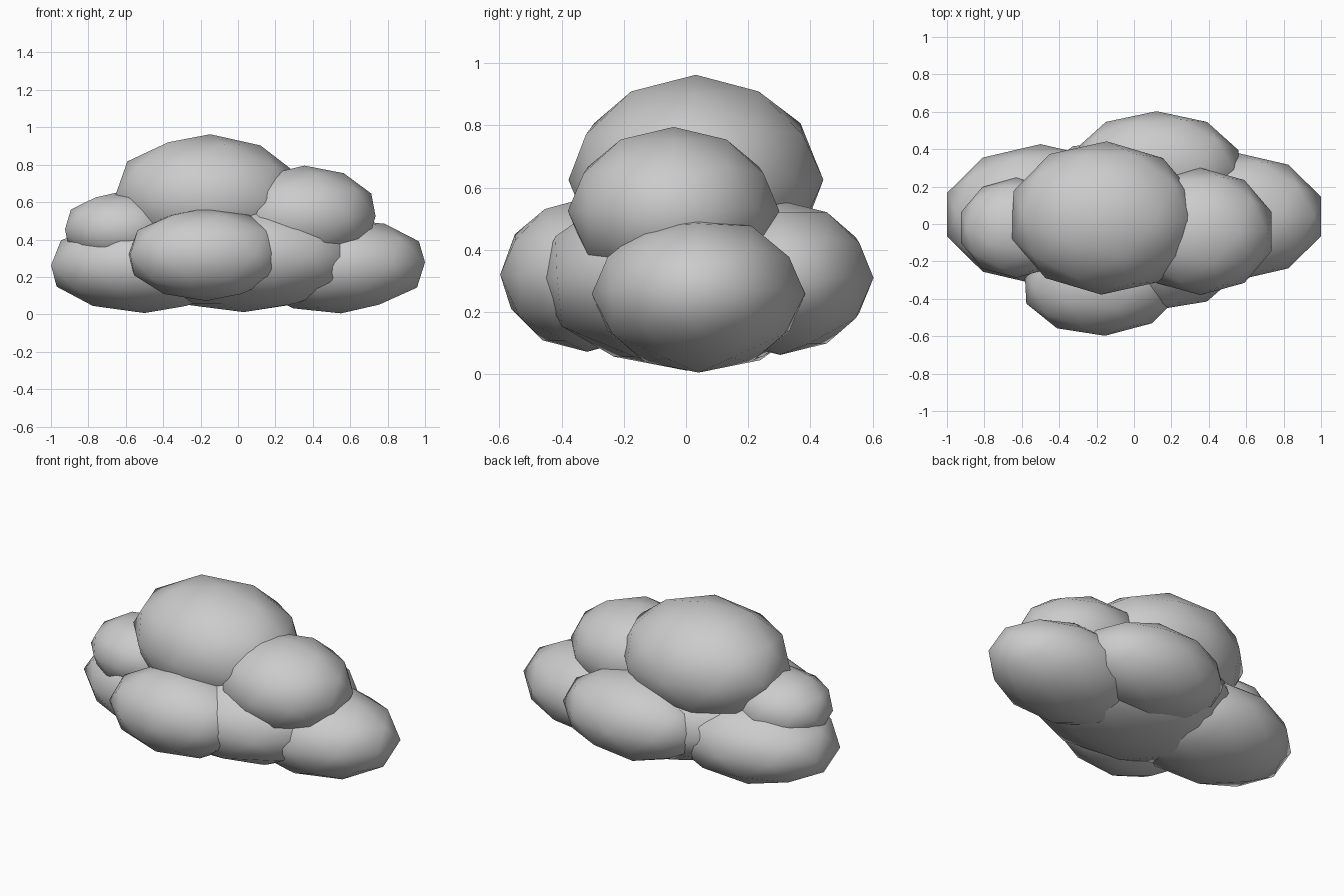
import bpy
from math import radians

if "Cube" in bpy.data.objects:
    bpy.data.objects.remove(bpy.data.objects["Cube"])


def puff(name, centre, radii, tilt=(0, 0, 0)):
    """One cloud lobe: a coarse icosphere, stretched and smooth shaded."""
    bpy.ops.mesh.primitive_ico_sphere_add(
        subdivisions=2, radius=1, location=centre,
        rotation=[radians(a) for a in tilt])
    lobe = bpy.context.object
    lobe.name = name
    lobe.scale = radii
    bpy.ops.object.transform_apply(location=False, rotation=True, scale=True)
    bpy.ops.object.shade_smooth()
    return lobe


# central body that ties the lobes together
puff("cloud_core", (0.03, 0.0, 0.31), (0.66, 0.48, 0.298), (0, 0, -4))

# lower lobes: left, right, front, back
puff("left_puff", (-0.50, 0.05, 0.262), (0.525, 0.377, 0.255))
puff("right_puff", (0.54, 0.04, 0.258), (0.484, 0.343, 0.253), (0, -2.5, 0))
puff("front_puff", (-0.17, -0.318, 0.32), (0.432, 0.28, 0.248), (0, 0, 3))
puff("back_puff", (0.12, 0.303, 0.31), (0.46, 0.30, 0.248))

# upper lobes
puff("top_puff", (-0.16, 0.032, 0.625), (0.515, 0.41, 0.338), (0, 2, -2))
puff("upper_right_puff", (0.355, -0.04, 0.525), (0.40, 0.34, 0.27))
puff("upper_left_puff", (-0.63, -0.02, 0.455), (0.31, 0.268, 0.20))
